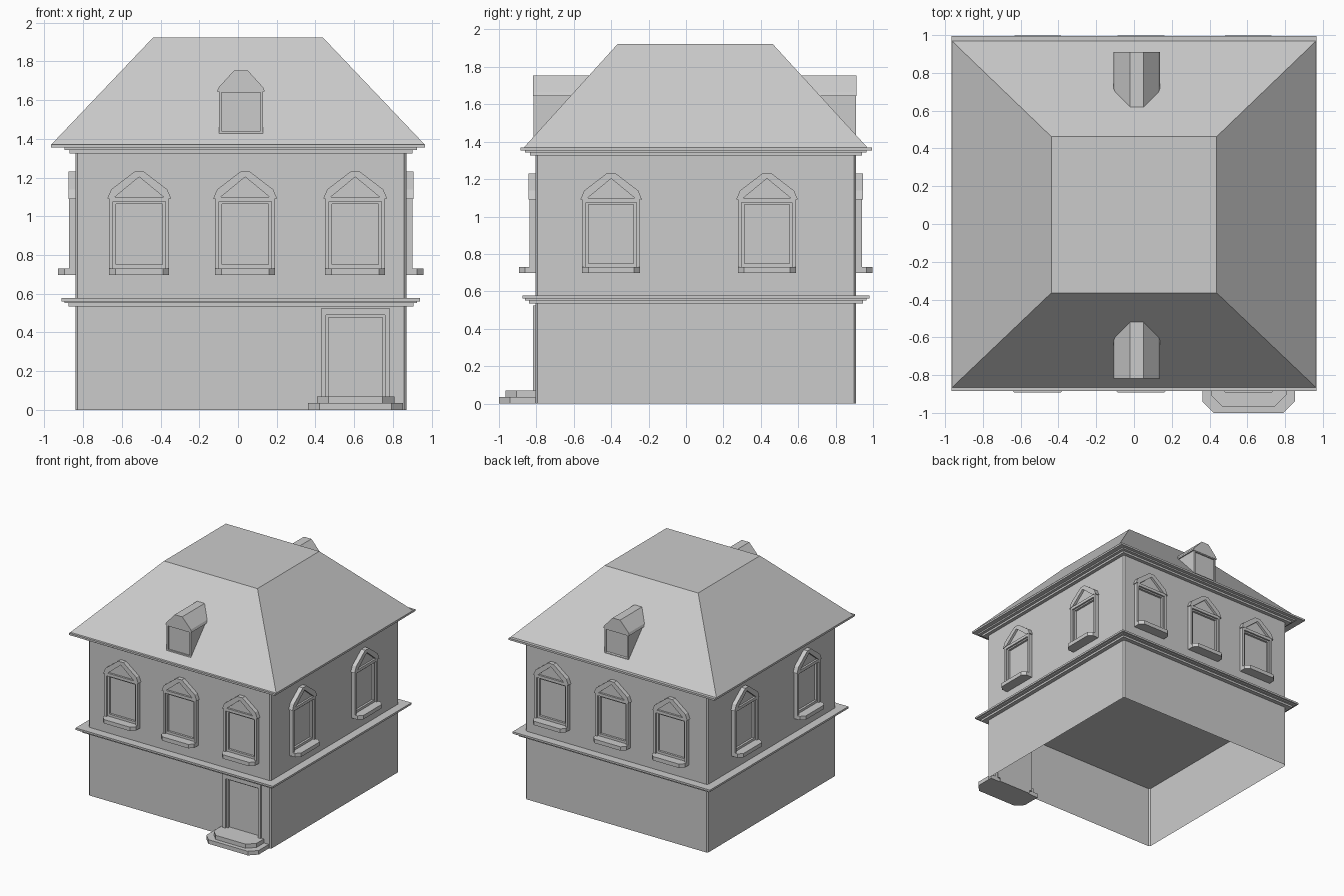
import bpy, bmesh
from math import pi
from mathutils import Matrix

if "Cube" in bpy.data.objects:
    bpy.data.objects.remove(bpy.data.objects["Cube"])

CX, CY = 0.015, 0.05          # centre of the walls
X0, X1, Y0, Y1 = -0.84, 0.87, -0.805, 0.91


def finish(bm, name, mat=None):
    bmesh.ops.recalc_face_normals(bm, faces=bm.faces)
    me = bpy.data.meshes.new(name)
    bm.to_mesh(me)
    bm.free()
    ob = bpy.data.objects.new(name, me)
    if mat:
        ob.matrix_world = mat
    bpy.context.collection.objects.link(ob)
    return ob


def prism(name, pts, a, b, axis='Y', mat=None):
    """Extrude a 2D outline from a to b along Y (outline in xz) or Z (outline in xy)."""
    bm = bmesh.new()
    place = (lambda p, d: (p[0], d, p[1])) if axis == 'Y' else (lambda p, d: (p[0], p[1], d))
    lo = [bm.verts.new(place(p, a)) for p in pts]
    hi = [bm.verts.new(place(p, b)) for p in pts]
    bm.faces.new(lo)
    bm.faces.new(hi)
    n = len(pts)
    for i in range(n):
        j = (i + 1) % n
        bm.faces.new((lo[i], lo[j], hi[j], hi[i]))
    return finish(bm, name, mat)


def rect(x0, x1, y0, y1):
    return [(x0, y0), (x1, y0), (x1, y1), (x0, y1)]


def grown(g):
    return rect(X0 - g, X1 + g, Y0 - g, Y1 + g)


def mirrored(half):
    """Complete a right-hand outline with its mirror image in x."""
    return half + [(-x, y) for x, y in reversed(half) if x != 0]


def arch(w_out, w_in, z0, z_in, z_out):
    """Upside-down U outline for a frame."""
    return [(-w_out, z0), (-w_out, z_out), (w_out, z_out), (w_out, z0),
            (w_in, z0), (w_in, z_in), (-w_in, z_in), (-w_in, z0)]


# Ground floor walls: open below, doorway notched into the front
DX, DW, DH, FLOOR = 0.607, 0.153, 0.49, 0.54
c = 0.012
ring = [(X0 + c, Y0), (X1 - c, Y0), (X1, Y0 + c), (X1, Y1 - c),
        (X1 - c, Y1), (X0 + c, Y1), (X0, Y1 - c), (X0, Y0 + c)]
bm = bmesh.new()
for i in range(1, 8):
    p, q = ring[i], ring[(i + 1) % 8]
    bm.faces.new([bm.verts.new(v) for v in
                  ((*p, 0), (*q, 0), (*q, FLOOR), (*p, FLOOR))])
l, r = DX - DW, DX + DW
bm.faces.new([bm.verts.new((x, Y0, z)) for x, z in
              ((X0 + c, 0), (l, 0), (l, DH), (r, DH), (r, 0),
               (X1 - c, 0), (X1 - c, FLOOR), (X0 + c, FLOOR))])
bmesh.ops.remove_doubles(bm, verts=bm.verts, dist=1e-5)
finish(bm, "lower_walls")

# Door set back in its frame
door = Matrix.Translation((DX, Y0, 0))
prism("door", rect(-DW, DW, 0, DH), 0.025, 0.035, mat=door)
prism("door_frame", arch(0.178, 0.153, 0.03, 0.49, 0.525), -0.012, 0.035, mat=door)
prism("door_inner_frame", arch(0.154, 0.14, 0.03, 0.478, 0.491), 0.005, 0.035, mat=door)

# Door steps with clipped corners
for name, w, d, z0, z1 in (("lower_step", 0.245, 0.195, 0, 0.035),
                           ("upper_step", 0.2, 0.16, 0.035, 0.07)):
    prism(name, mirrored([(w, 0.025), (w, 0.06 - d), (w - 0.06, -d)]), z0, z1, 'Z', door)

# Upper walls and the stepped band between the floors
prism("upper_walls", ring, 0.55, 1.34, 'Z')
for i, (g, z0, z1) in enumerate(((0.035, 0.535, 0.552), (0.055, 0.552, 0.561),
                                 (0.07, 0.561, 0.577))):
    prism(f"floor_band_{i}", grown(g), z0, z1, 'Z')

# Stepped cornice under the roof
prism("cornice_0", grown(0.03), 1.325, 1.342, 'Z')
prism("cornice_1", grown(0.055), 1.342, 1.354, 'Z')
prism("cornice_2", rect(-0.965, 0.965, -0.885, 0.995), 1.354, 1.37, 'Z')

# Hipped roof with a flat top
roof = prism("roof", rect(-0.965, 0.965, -0.867, 0.97), 1.369, 1.923, 'Z')
for v in roof.data.vertices:
    if v.co.z > 1.5:
        v.co.x = 0.438 if v.co.x > 0 else -0.438
        v.co.y = 0.463 if v.co.y > 0 else -0.365

# Dormers, front and back
for side, ang, y in (("front", 0, -0.815), ("back", pi, 0.908)):
    m = Matrix.Translation((CX, y, 0)) @ Matrix.Rotation(ang, 4, 'Z')
    prism(f"dormer_{side}", rect(-0.1, 0.1, 1.43, 1.66), 0.01, 0.22, mat=m)
    prism(f"dormer_frame_{side}", arch(0.113, 0.1, 1.43, 1.638, 1.65), 0, 0.22, mat=m)
    prism(f"dormer_sill_{side}", rect(-0.113, 0.113, 1.428, 1.44), 0, 0.05, mat=m)
    prism(f"dormer_roof_{side}",
          mirrored([(0.123, 1.645), (0.115, 1.665), (0.035, 1.753)]), -0.003, 0.3, mat=m)


def window(name, x, y, ang):
    m = Matrix.Translation((x, y, 0)) @ Matrix.Rotation(ang, 4, 'Z')
    prism(name + "_frame", arch(0.155, 0.135, 0.72, 1.075, 1.1), -0.032, 0.005, mat=m)
    prism(name + "_inner_frame", arch(0.136, 0.12, 0.72, 1.063, 1.08), -0.018, 0.005, mat=m)
    prism(name + "_bottom_rail", rect(-0.136, 0.136, 0.725, 0.75), -0.018, 0.005, mat=m)
    prism(name + "_sill", mirrored([(0.155, 0.005), (0.155, -0.055), (0.122, -0.088)]),
          0.697, 0.73, 'Z', m)
    # Pediment: raking band around a recessed panel
    outer = [(-0.165, 1.09), (-0.145, 1.138), (-0.025, 1.23),
             (0.025, 1.23), (0.145, 1.138), (0.165, 1.09)]
    prism(name + "_pediment", outer + [(0.125, 1.1), (0, 1.203), (-0.125, 1.1)],
          -0.036, 0.005, mat=m)
    prism(name + "_pediment_panel", [(-0.14, 1.095), (0.14, 1.095), (0, 1.21)],
          -0.016, 0.005, mat=m)


# Three windows front and back, two on each side
for i, x in enumerate((-0.51, 0.037, 0.605)):
    window(f"front_window_{i}", x, Y0, 0)
    window(f"back_window_{i}", x, Y1, pi)
for i, y in enumerate((-0.4, 0.433)):
    window(f"right_window_{i}", X1, y, pi / 2)
    window(f"left_window_{i}", X0, y, -pi / 2)
